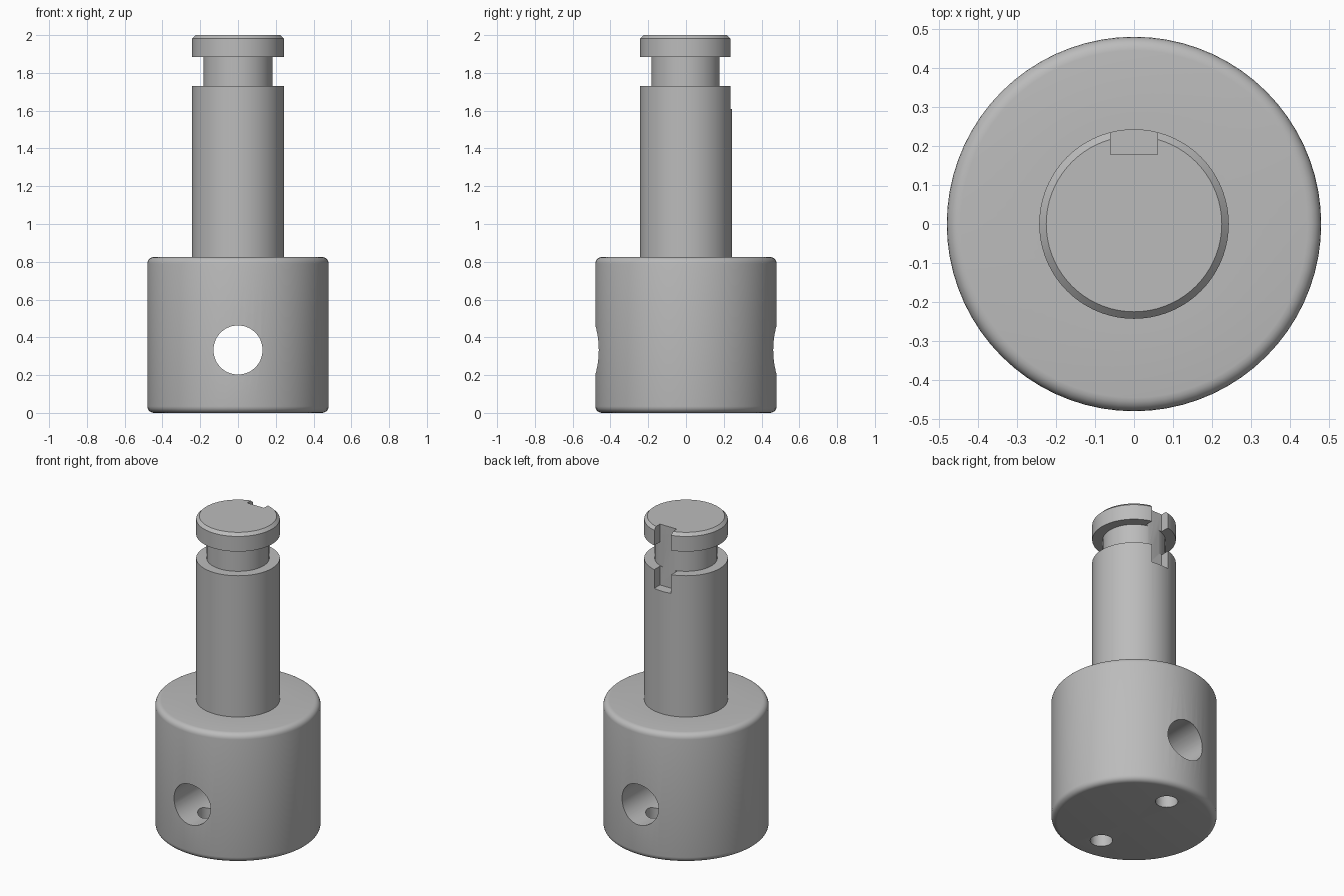
import bpy, bmesh, math
from mathutils import Matrix

default = bpy.data.objects.get("Cube")
if default:
    bpy.data.objects.remove(default, do_unlink=True)

steel = bpy.data.materials.new("grey_steel")
steel.use_nodes = True
grey = (0.5, 0.5, 0.5, 1)
steel.diffuse_color = grey
steel.node_tree.nodes["Principled BSDF"].inputs["Base Color"].default_value = grey


def add_object(name, bm):
    bmesh.ops.recalc_face_normals(bm, faces=bm.faces[:])
    mesh = bpy.data.meshes.new(name)
    bm.to_mesh(mesh)
    bm.free()
    mesh.materials.append(steel)
    obj = bpy.data.objects.new(name, mesh)
    bpy.context.collection.objects.link(obj)
    return obj


def lathe(name, profile, steps=72):
    bm = bmesh.new()
    verts = [bm.verts.new((r, 0, z)) for r, z in profile]
    edges = [bm.edges.new(pair) for pair in zip(verts, verts[1:])]
    bmesh.ops.spin(bm, geom=verts + edges, cent=(0, 0, 0), axis=(0, 0, 1),
                   angle=math.tau, steps=steps)
    bmesh.ops.remove_doubles(bm, verts=bm.verts[:], dist=0.0001)
    return add_object(name, bm)


def cylinder(name, radius, depth, matrix):
    bm = bmesh.new()
    bmesh.ops.create_cone(bm, cap_ends=True, segments=48, radius1=radius,
                          radius2=radius, depth=depth, matrix=matrix)
    return add_object(name, bm)


def fillet(radius, z, size, start):
    # Quarter round at an outer corner, sweeping 90 degrees from start
    angles = [math.radians(start + 90 * i / 5) for i in range(6)]
    return [(radius + size * math.cos(a), z + size * math.sin(a)) for a in angles]


# Round base, shaft, neck groove and chamfered head as one turned profile
base_r, base_h, rnd = 0.48, 0.825, 0.035
shaft_r, neck_r, chamfer = 0.243, 0.182, 0.018
profile = [(0, 0)]
profile += fillet(base_r - rnd, rnd, rnd, -90)
profile += fillet(base_r - rnd, base_h - rnd, rnd, 0)
profile += [(shaft_r, base_h), (shaft_r, 1.73), (neck_r, 1.73), (neck_r, 1.885),
            (shaft_r, 1.885), (shaft_r, 2 - chamfer), (shaft_r - chamfer, 2), (0, 2)]
pin = lathe("flanged_pin", profile)

# Cross hole from front to back
cutters = [cylinder("cross_hole_cutter", 0.13, 1.2,
                    Matrix.Translation((0, 0, 0.333)) @ Matrix.Rotation(math.pi / 2, 4, "X"))]

# Two small holes from the underside up into the cross hole
for side in (-1, 1):
    cutters.append(cylinder("bottom_hole_cutter", 0.065, 0.43,
                            Matrix.Translation((0, side * 0.295, 0.115))))

# Keyway down the back of the head and upper shaft
bm = bmesh.new()
bmesh.ops.create_cube(bm, size=1, matrix=Matrix.Translation((0, 0.278, 1.86))
                      @ Matrix.Diagonal((0.12, 0.2, 0.5, 1)))
cutters.append(add_object("keyway_cutter", bm))

bpy.context.view_layer.objects.active = pin
for cutter in cutters:
    cutter.hide_render = True
    cut = pin.modifiers.new(cutter.name, "BOOLEAN")
    cut.operation = "DIFFERENCE"
    cut.solver = "EXACT"
    cut.object = cutter
    bpy.ops.object.modifier_apply(modifier=cut.name)
    bpy.data.objects.remove(cutter, do_unlink=True)

bpy.ops.object.select_all(action="DESELECT")
pin.select_set(True)
bpy.ops.object.shade_smooth_by_angle(angle=math.radians(30))
